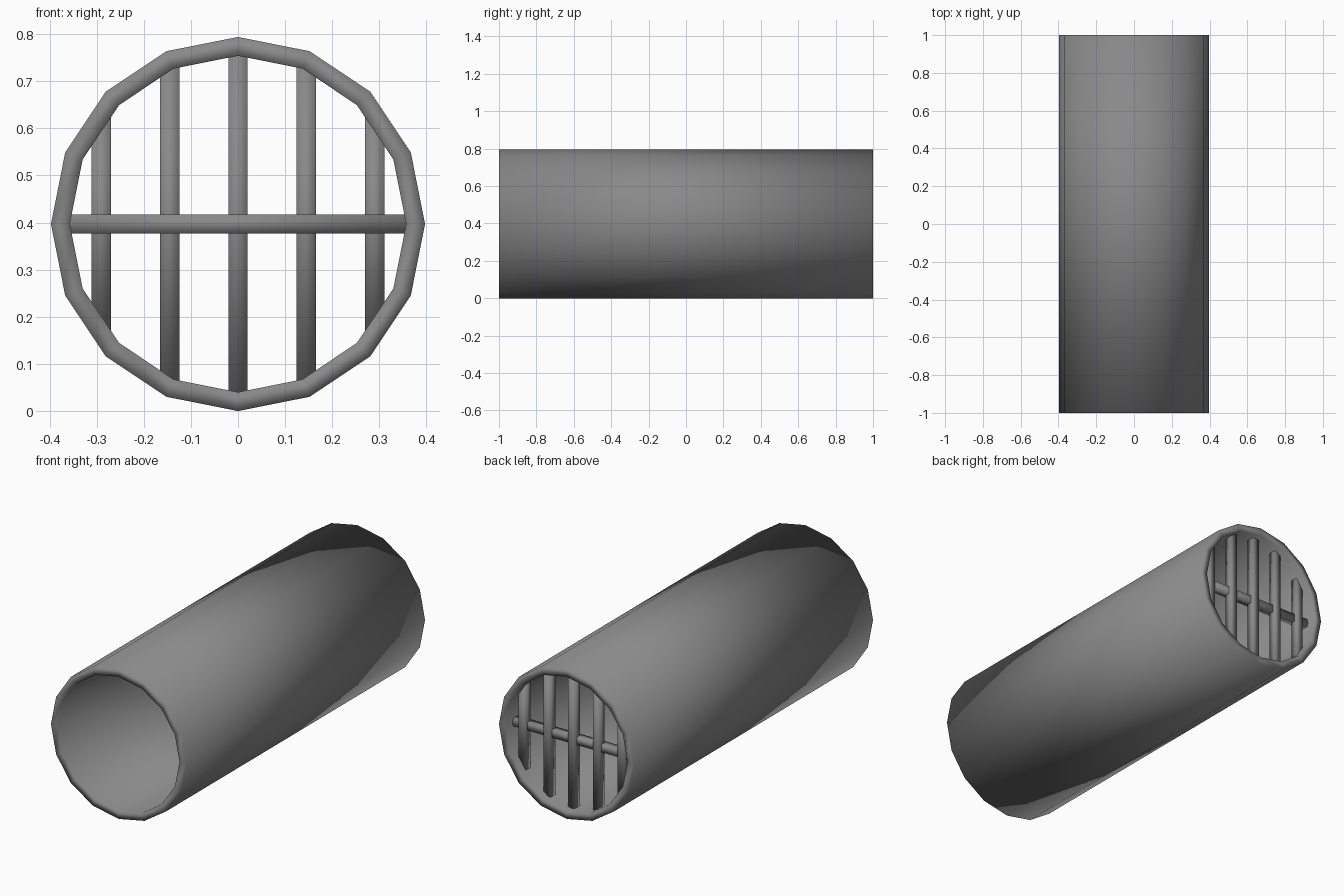
import bpy, bmesh
from math import cos, sin, pi

if "Cube" in bpy.data.objects:
    bpy.data.objects.remove(bpy.data.objects["Cube"])

SIDES, R_OUT, R_IN, HALF = 16, 0.397, 0.357, 1.0
ZC = R_OUT

grey = bpy.data.materials.new("dark_grey")
grey.diffuse_color = (0.25, 0.25, 0.25, 1)
grey.use_nodes = True
grey.node_tree.nodes["Principled BSDF"].inputs["Base Color"].default_value = grey.diffuse_color


def make_object(name, bm):
    bmesh.ops.recalc_face_normals(bm, faces=bm.faces)
    for f in bm.faces:
        f.smooth = True
    mesh = bpy.data.meshes.new(name)
    bm.to_mesh(mesh)
    bm.free()
    mesh.materials.append(grey)
    obj = bpy.data.objects.new(name, mesh)
    bpy.context.collection.objects.link(obj)
    return obj


def bar(name, centre, size):
    bm = bmesh.new()
    bmesh.ops.create_cube(bm, size=1)
    for v in bm.verts:
        v.co = [c + s * p for c, s, p in zip(centre, size, v.co)]
    return make_object(name, bm)


# Hollow 16-sided pipe: four rings joined around the wall section
bm = bmesh.new()
section = [(R_OUT, -HALF), (R_OUT, HALF), (R_IN, HALF), (R_IN, -HALF)]
rings = [[bm.verts.new((r * cos(2 * pi * i / SIDES), y, ZC + r * sin(2 * pi * i / SIDES)))
          for i in range(SIDES)] for r, y in section]
for k in range(4):
    a, b = rings[k], rings[(k + 1) % 4]
    for i in range(SIDES):
        j = (i + 1) % SIDES
        bm.faces.new((a[i], a[j], b[j], b[i]))
make_object("pipe", bm)

# Grate just inside the back opening, bar ends sunk in the pipe wall
UPRIGHT_Y, CROSS_Y, T = 0.938, 0.924, 0.041
for x, half in ((0, 0.375), (0.145, 0.345), (0.29, 0.232)):
    for s in ((1,) if x == 0 else (1, -1)):
        bar("grate_upright", (s * x, UPRIGHT_Y, ZC), (T, T, 2 * half))
bar("grate_crossbar", (0, CROSS_Y, ZC), (0.75, T, T))
